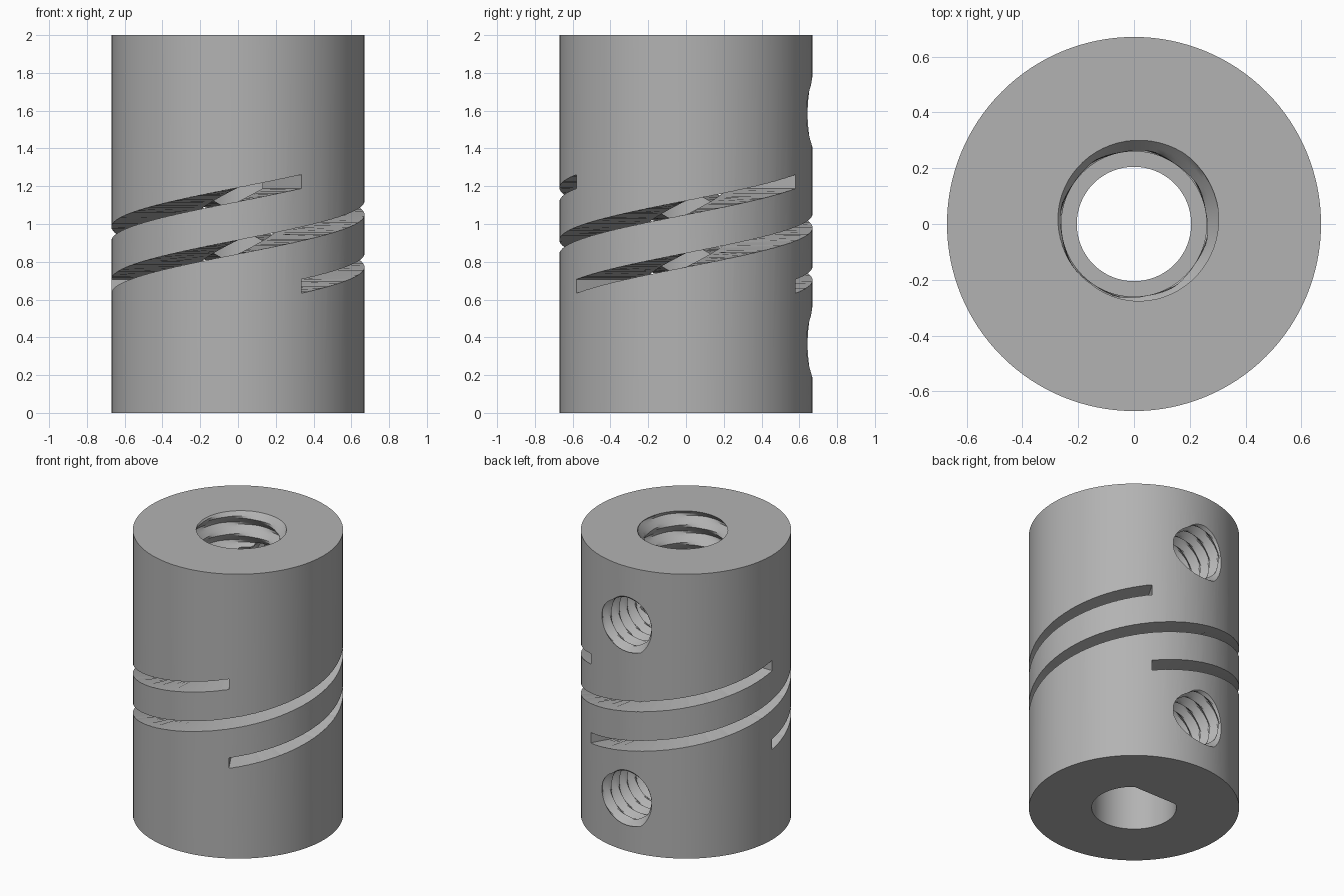
import bpy, bmesh, math
from mathutils import Matrix

cube = bpy.data.objects.get("Cube")
if cube:
    bpy.data.objects.remove(cube)

RADIUS, HEIGHT = 0.67, 2.0
BORE = 0.26

metal = bpy.data.materials.new("grey metal")
metal.use_nodes = True
GREY = (0.45, 0.45, 0.45, 1)
metal.diffuse_color = GREY
metal.node_tree.nodes["Principled BSDF"].inputs["Base Color"].default_value = GREY


def loft(name, rings, matrix=Matrix()):
    """Closed solid skinned through a list of equal-sized point rings."""
    bm = bmesh.new()
    loops = [[bm.verts.new(p) for p in ring] for ring in rings]
    n = len(loops[0])
    for a, b in zip(loops, loops[1:]):
        for i in range(n):
            j = (i + 1) % n
            bm.faces.new((a[i], a[j], b[j], b[i]))
    bm.faces.new(loops[0][::-1])
    bm.faces.new(loops[-1])
    bm.transform(matrix)
    bmesh.ops.recalc_face_normals(bm, faces=bm.faces)
    mesh = bpy.data.meshes.new(name)
    bm.to_mesh(mesh)
    bm.free()
    mesh.materials.append(metal)
    obj = bpy.data.objects.new(name, mesh)
    bpy.context.collection.objects.link(obj)
    return obj


def turned(name, radius, z0, z1, steps=1, sides=64, flat=None, matrix=Matrix()):
    """Round bar; radius is a function of angle and height, flat clips +y."""
    rings = []
    for k in range(steps + 1):
        z = z0 + (z1 - z0) * k / steps
        ring = []
        for i in range(sides):
            a = math.tau * i / sides
            r = radius(a, z)
            y = r * math.sin(a)
            ring.append((r * math.cos(a), min(y, flat) if flat else y, z))
        rings.append(ring)
    return loft(name, rings, matrix)


def thread(inner, outer, pitch, phase=0.0, stop=None):
    """Radius rule for a V thread, plain below the stop height."""
    def radius(a, z):
        if stop is not None and z < stop:
            return inner
        t = (z / pitch - (a - phase) / math.tau) % 1
        return inner + (outer - inner) * abs(2 * t - 1)
    return radius


def helical_slot(name, start):
    """Ramp of rectangular section sweeping two thirds of a turn."""
    steps, sweep = 64, math.radians(240)
    rings = []
    for k in range(steps + 1):
        t = k / steps
        a = start + sweep * t
        z = 0.67 + 0.555 * t
        rings.append([(r * math.sin(a), -r * math.cos(a), z + h)
                      for r, h in ((0.23, -0.036), (0.8, -0.036), (0.8, 0.036), (0.23, 0.036))])
    return loft(name, rings)


# Outer sleeve
body = turned("coupling_body", lambda a, z: RADIUS, 0, HEIGHT, sides=128)

# Threaded upper bore, narrow throat and flat-sided lower bore
cutters = [
    turned("upper_bore_cutter", thread(BORE, 0.315, 0.125, math.radians(40), 1.25),
           0.62, HEIGHT + 0.005, steps=89),
    turned("throat_cutter", lambda a, z: 0.205, 0.4, 0.8),
    turned("lower_bore_cutter", lambda a, z: 0.27, -0.1, 0.56, flat=0.207),
]

# Three interleaved flexing slots
for i in range(3):
    cutters.append(helical_slot("slot_cutter", math.radians(30 + 120 * i)))

# Threaded set screw holes at the back
for z in (0.38, 1.6):
    place = Matrix.Translation((0, 0, z)) @ Matrix.Rotation(-math.pi / 2, 4, "X")
    cutters.append(turned("screw_hole_cutter", thread(0.17, 0.215, 0.09),
                          0.09, 0.75, steps=59, sides=48, matrix=place))

# Cut everything from the sleeve and keep only the finished mesh
for cutter in cutters:
    cutter.hide_render = True
    mod = body.modifiers.new("cut", "BOOLEAN")
    mod.operation = "DIFFERENCE"
    mod.solver = "EXACT"
    mod.object = cutter
finished = bpy.data.meshes.new_from_object(
    body.evaluated_get(bpy.context.evaluated_depsgraph_get()))
body.modifiers.clear()
body.data = finished
finished.name = "coupling_body"
for cutter in cutters:
    bpy.data.objects.remove(cutter)

bpy.ops.object.select_all(action="DESELECT")
bpy.context.view_layer.objects.active = body
body.select_set(True)
bpy.ops.object.shade_smooth_by_angle(angle=math.radians(25))
